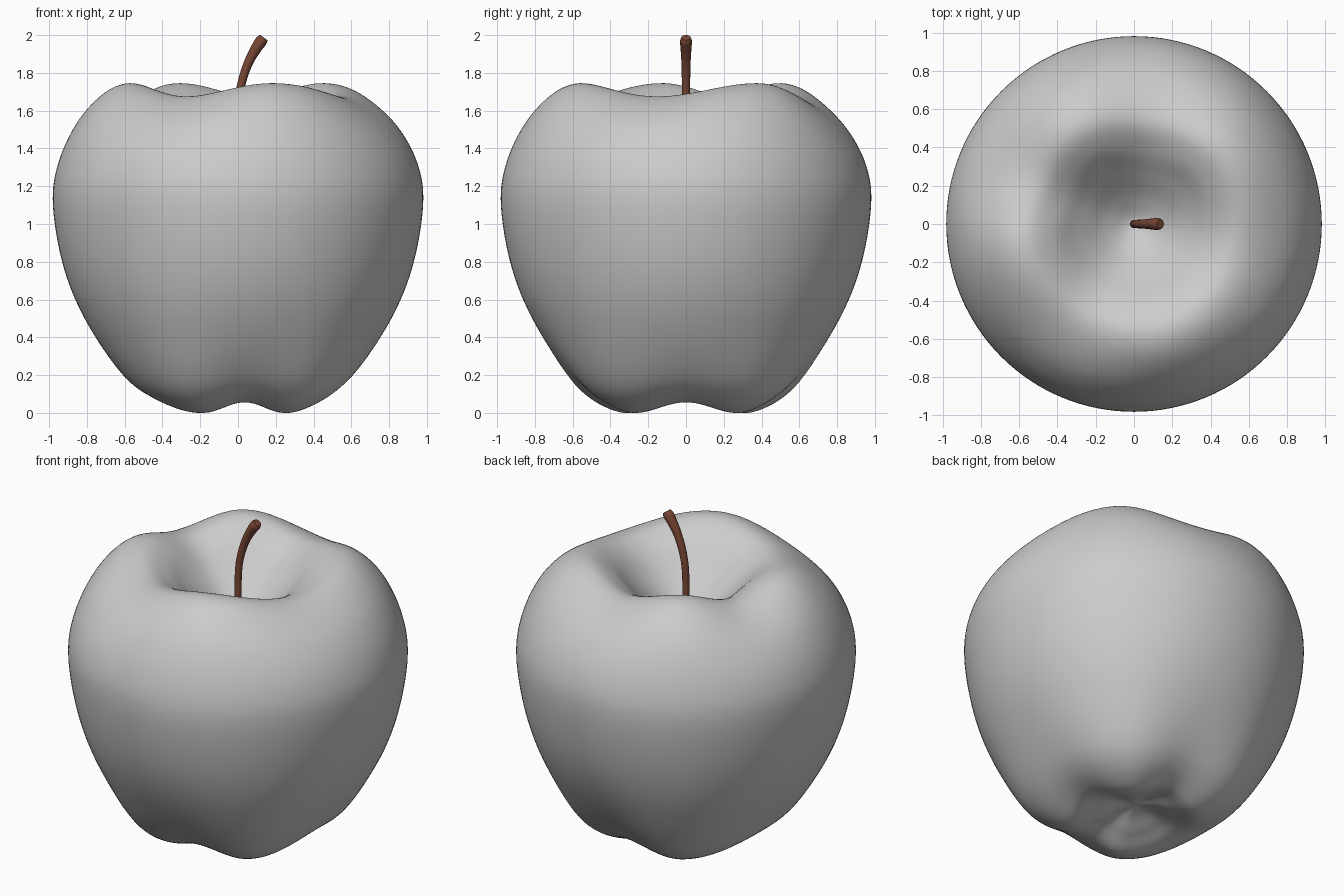
import bpy, bmesh
from math import sin, cos, pi, radians

if "Cube" in bpy.data.objects:
    bpy.data.objects.remove(bpy.data.objects["Cube"])

SEG, SUB = 128, 8

# matching (radius, height) profiles along a lobe and along a groove, bottom to top
RIDGE = [(0, .11), (.10, .09), (.23, .04), (.40, .003), (.62, .13), (.81, .45), (.925, .76),
         (.98, 1.10), (.95, 1.33), (.85, 1.55), (.71, 1.70), (.57, 1.745), (.43, 1.68),
         (.29, 1.54), (.14, 1.40), (0, 1.33)]
GROOVE = [(0, .11), (.10, .105), (.22, .08), (.38, .06), (.58, .17), (.79, .46), (.92, .76),
          (.98, 1.10), (.95, 1.32), (.84, 1.51), (.68, 1.635), (.53, 1.675), (.39, 1.61),
          (.26, 1.50), (.13, 1.39), (0, 1.33)]
LOBES_TOP = [-72, 40, 122, 192]
LOBES_BOTTOM = [-121, -47, 47, 121]


def smooth(points, sub):
    """Catmull-Rom through the profile points, mirrored past the poles."""
    p = [(-points[1][0], points[1][1])] + points + [(-points[-2][0], points[-2][1])]
    out = []
    for i in range(1, len(p) - 2):
        for k in range(sub):
            t = k / sub
            out.append(tuple(.5 * (2 * b + (c - a) * t + (2 * a - 5 * b + 4 * c - d) * t * t
                                   + (3 * b - a - 3 * c + d) * t ** 3)
                             for a, b, c, d in zip(p[i - 1], p[i], p[i + 1], p[i + 2])))
    return out + [points[-1]]


def lobe(deg, lobes):
    """1 on a lobe, 0 midway between two lobes."""
    deg = (deg - lobes[0]) % 360 + lobes[0]
    ring = lobes + [lobes[0] + 360]
    for a, b in zip(ring, ring[1:]):
        if deg <= b:
            return .5 + .5 * cos(2 * pi * (deg - a) / (b - a))
    return 1


def finish(obj):
    bpy.ops.object.select_all(action='DESELECT')
    obj.select_set(True)
    bpy.context.view_layer.objects.active = obj


# fruit body
ridge, groove = smooth(RIDGE, SUB), smooth(GROOVE, SUB)
bm = bmesh.new()
rings = []
for i in range(1, len(ridge) - 1):
    lobes = LOBES_BOTTOM if i < 7 * SUB else LOBES_TOP
    ring = []
    for s in range(SEG):
        deg = 360 * s / SEG
        w = lobe(deg, lobes)
        r, z = (g + (f - g) * w for f, g in zip(ridge[i], groove[i]))
        ring.append(bm.verts.new((r * cos(radians(deg)), r * sin(radians(deg)), z)))
    rings.append(ring)
low = bm.verts.new((0, 0, ridge[0][1]))
high = bm.verts.new((0, 0, ridge[-1][1]))
for s in range(SEG):
    n = (s + 1) % SEG
    bm.faces.new((low, rings[0][n], rings[0][s]))
    bm.faces.new((high, rings[-1][s], rings[-1][n]))
    for a, b in zip(rings, rings[1:]):
        bm.faces.new((a[s], a[n], b[n], b[s]))
for f in bm.faces:
    f.smooth = True
mesh = bpy.data.meshes.new("fruit_body")
bm.to_mesh(mesh)
bm.free()
body = bpy.data.objects.new("fruit_body", mesh)
bpy.context.collection.objects.link(body)

# stem: bent tapered tube, flaring at the tip (x, z, radius)
PATH = [(0, 1.30, .021), (0, 1.50, .021), (.002, 1.65, .021), (.018, 1.75, .022),
        (.055, 1.86, .024), (.105, 1.945, .030), (.128, 1.975, .033), (.137, 1.987, .024)]
curve = bpy.data.curves.new("stem", 'CURVE')
curve.dimensions = '3D'
curve.bevel_depth = 1
curve.bevel_resolution = 6
curve.use_fill_caps = True
line = curve.splines.new('NURBS')
line.points.add(len(PATH) - 1)
for pt, (x, z, r) in zip(line.points, PATH):
    pt.co = (x, 0, z, 1)
    pt.radius = r
line.order_u = 3
line.use_endpoint_u = True
line.resolution_u = 8
stem = bpy.data.objects.new("stem", curve)
bpy.context.collection.objects.link(stem)
brown = bpy.data.materials.new("brown")
brown.diffuse_color = (.19, .062, .035, 1)
brown.use_nodes = True
brown.node_tree.nodes["Principled BSDF"].inputs["Base Color"].default_value = brown.diffuse_color
curve.materials.append(brown)
finish(stem)
bpy.ops.object.convert(target='MESH')
bpy.ops.object.shade_smooth_by_angle(angle=radians(40))
